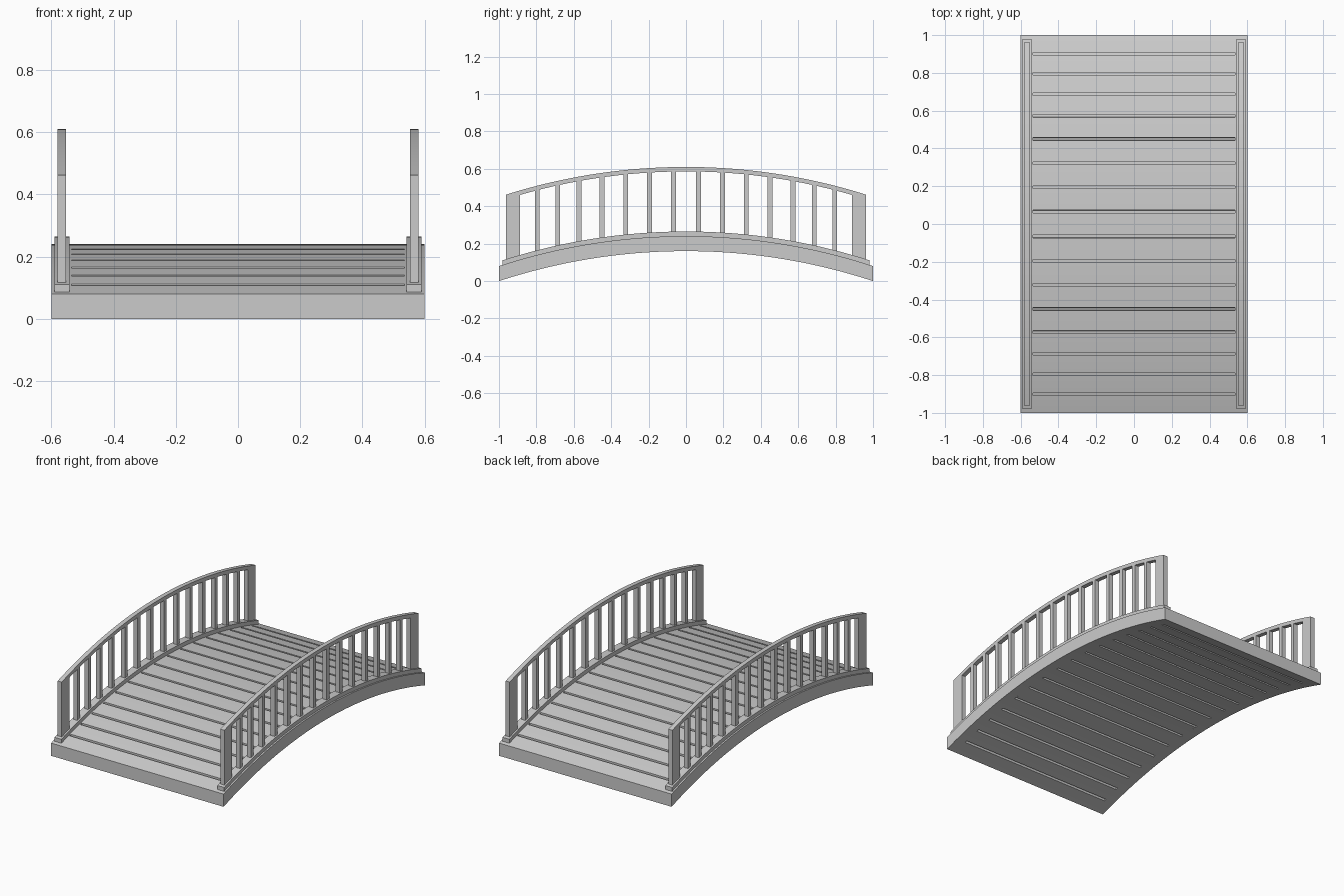
import bpy, math

if "Cube" in bpy.data.objects:
    bpy.data.objects.remove(bpy.data.objects["Cube"])

R = 3.2  # radius shared by every arch of the bridge
SLITS = [0.066, 0.195, 0.322, 0.45, 0.572, 0.686, 0.795, 0.902]
SLITS = sorted([-y for y in SLITS] + SLITS)


def arch(crown, y):
    """Height at y of an arch whose highest point is crown."""
    return crown - (R - math.sqrt(R * R - y * y))


def span(a, b, n):
    return [a + (b - a) * i / n for i in range(n + 1)]


def bar(name, x0, x1, sections):
    """Closed bar between x0 and x1 through (y, bottom, top) sections."""
    verts, faces = [], []
    for y, lo, hi in sections:
        verts += [(x0, y, lo), (x1, y, lo), (x1, y, hi), (x0, y, hi)]
    for s in range(len(sections) - 1):
        a = s * 4
        for k in range(4):
            n = (k + 1) % 4
            faces.append((a + k, a + n, a + 4 + n, a + 4 + k))
    e = len(verts) - 4
    faces += [(3, 2, 1, 0), (e, e + 1, e + 2, e + 3)]
    # sections run along +y, so flip to point the faces outward
    faces = [f[::-1] for f in faces]
    mesh = bpy.data.meshes.new(name)
    mesh.from_pydata(verts, [], faces)
    mesh.update()
    obj = bpy.data.objects.new(name, mesh)
    bpy.context.collection.objects.link(obj)
    bpy.ops.object.select_all(action='DESELECT')
    obj.select_set(True)
    bpy.context.view_layer.objects.active = obj
    bpy.ops.object.mode_set(mode='EDIT')
    bpy.ops.mesh.select_all(action='SELECT')
    bpy.ops.mesh.normals_make_consistent(inside=False)
    bpy.ops.object.mode_set(mode='OBJECT')
    bpy.ops.object.shade_smooth_by_angle(angle=math.radians(20))
    return obj


def arched(lo, hi, ys):
    return [(y, arch(lo, y), arch(hi, y)) for y in ys]


# deck planks, parted by shallow grooves above and below
sections, start = [], -1.0
for y in SLITS + [None]:
    end = 1.0 if y is None else y - 0.007
    sections += arched(0.16, 0.24, span(start, end, 4))
    if y is not None:
        sections += arched(0.18, 0.22, [y - 0.0065, y + 0.0065])
        start = y + 0.007
bar("deck_planks", -0.535, 0.535, sections)

for side, s in (("left", -1), ("right", 1)):
    # ungrooved deck edge
    bar(side + "_deck_edge", s * 0.535, s * 0.6, arched(0.16, 0.24, span(-1, 1, 56)))
    # raised curb carrying the railing
    bar(side + "_curb", s * 0.542, s * 0.59, arched(0.21, 0.265, span(-0.98, 0.98, 56)))
    # handrail
    bar(side + "_handrail", s * 0.552, s * 0.58, arched(0.586, 0.61, span(-0.963, 0.963, 56)))
    # slim balusters
    for i, y in enumerate(SLITS[1:-1]):
        bar(f"{side}_baluster_{i + 1}", s * 0.552, s * 0.58,
            arched(0.255, 0.595, [y - 0.013, y + 0.013]))
    # wide end posts
    for end, e in (("front", -1), ("back", 1)):
        ys = sorted([e * 0.963, e * 0.888])
        bar(f"{side}_{end}_post", s * 0.552, s * 0.58, arched(0.255, 0.588, ys))
